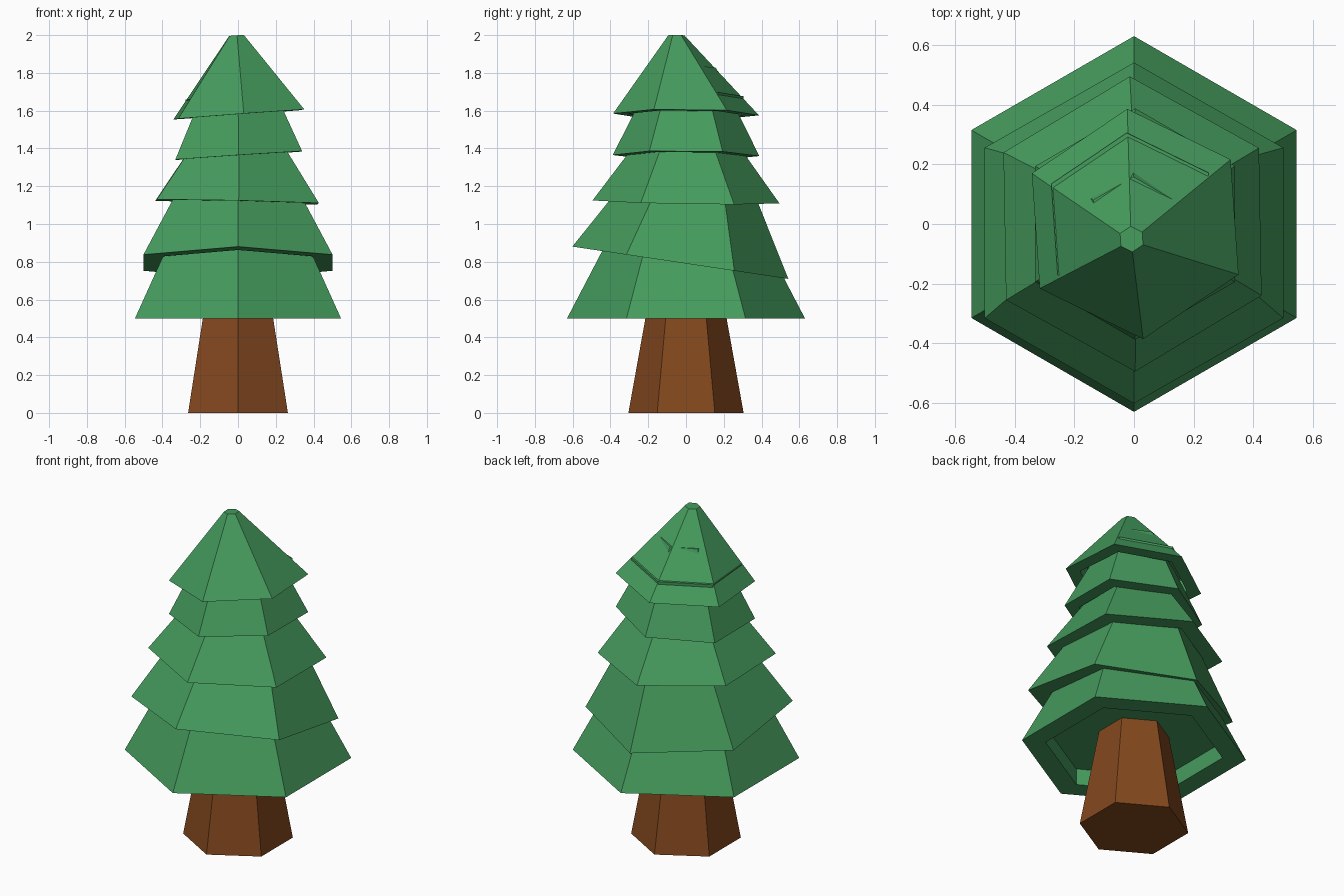
import bpy, bmesh
from math import sin, cos, tau, radians

if "Cube" in bpy.data.objects:
    bpy.data.objects.remove(bpy.data.objects["Cube"])


def material(name, color):
    mat = bpy.data.materials.new(name)
    mat.diffuse_color = (*color, 1)
    mat.use_nodes = True
    mat.node_tree.nodes["Principled BSDF"].inputs["Base Color"].default_value = mat.diffuse_color
    return mat


green = material("foliage_green", (0.06, 0.33, 0.11))
brown = material("bark_brown", (0.23, 0.064, 0.013))


def hex_stack(name, rings, mat, loc=(0, 0, 0), rot=(0, 0, 0)):
    """Skin a stack of hexagons given as (radius, z, x offset, y offset), capped at both ends."""
    bm = bmesh.new()
    loops = []
    for r, z, dx, dy in rings:
        loops.append([bm.verts.new((dx + r * sin(i * tau / 6), dy + r * cos(i * tau / 6), z))
                      for i in range(6)])
    for a, b in zip(loops, loops[1:]):
        for i in range(6):
            j = (i + 1) % 6
            bm.faces.new((a[i], a[j], b[j], b[i]))
    bm.faces.new(loops[0])
    bm.faces.new(loops[-1])
    bmesh.ops.recalc_face_normals(bm, faces=bm.faces)
    mesh = bpy.data.meshes.new(name)
    bm.to_mesh(mesh)
    bm.free()
    mesh.materials.append(mat)
    obj = bpy.data.objects.new(name, mesh)
    obj.location = loc
    obj.rotation_euler = [radians(a) for a in rot]
    bpy.context.collection.objects.link(obj)
    return obj


# Tapered trunk, reaching up into the lowest tier
hex_stack("trunk", [(0.305, 0, 0, 0), (0.197, 0.6, 0, 0)], brown)

# Foliage tiers: base radius, top radius, height, top offset, base centre, tilt in degrees
tiers = [
    (0.63, 0.39, 0.46, (0, 0), (0, 0, 0.5), (0, 0, 0)),
    (0.578, 0.31, 0.46, (0, 0), (0, -0.03, 0.795), (-8.5, 0, 0)),
    (0.495, 0.165, 0.45, (0, 0), (-0.005, 0, 1.117), (-0.9, 1.3, 1)),
    (0.388, 0.155, 0.465, (0.025, 0), (0.004, 0, 1.3625), (-0.4, -3.8, 0)),
    (0.387, 0.043, 0.418, (0.015, -0.055), (0.004, 0, 1.58), (-0.7, -4.2, 4)),
]
for n, (base, top, height, (dx, dy), loc, rot) in enumerate(tiers, 1):
    # Outer skirt, flat rim, then a shallow hollow underneath
    inner = base * 0.79
    hex_stack(f"foliage_tier_{n}",
              [(top, height, dx, dy), (base, 0, 0, 0), (inner, 0, 0, 0), (inner, 0.1, 0, 0)],
              green, loc, rot)
